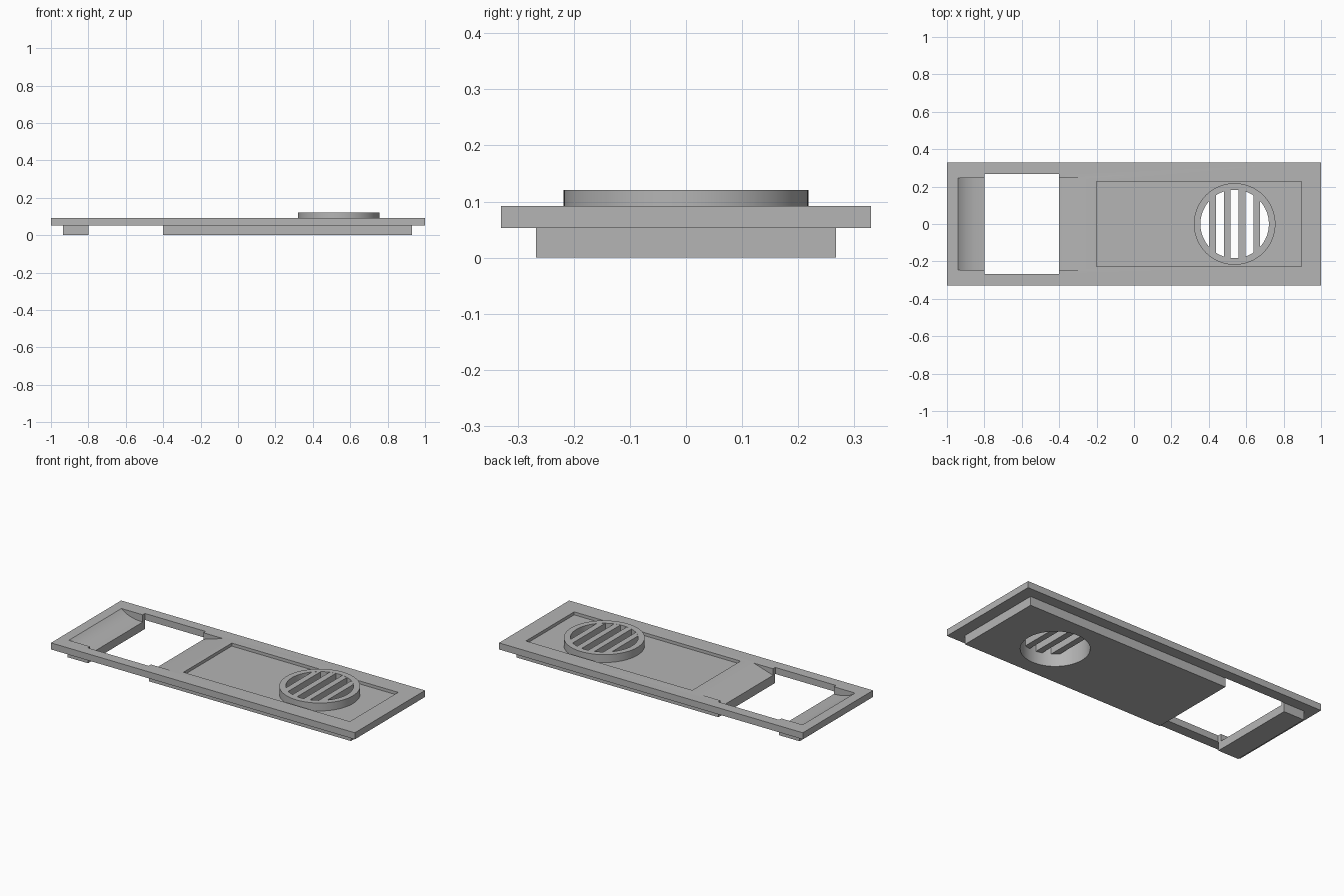
import bpy
import bmesh
import math

cube = bpy.data.objects.get("Cube")
if cube:
    bpy.data.objects.remove(cube, do_unlink=True)

grey = bpy.data.materials.new("plain grey")
grey.use_nodes = True
COLOUR = (0.46, 0.46, 0.46, 1)
grey.diffuse_color = COLOUR
grey.node_tree.nodes["Principled BSDF"].inputs["Base Color"].default_value = COLOUR


def make(name, bm):
    bmesh.ops.recalc_face_normals(bm, faces=bm.faces)
    mesh = bpy.data.meshes.new(name)
    bm.to_mesh(mesh)
    bm.free()
    mesh.materials.append(grey)
    obj = bpy.data.objects.new(name, mesh)
    bpy.context.collection.objects.link(obj)
    return obj


def prism(name, profile, y0, y1):
    """Extrude an (x, z) outline along y."""
    bm = bmesh.new()
    face = bm.faces.new([bm.verts.new((x, y0, z)) for x, z in profile])
    ext = bmesh.ops.extrude_face_region(bm, geom=[face])
    verts = [v for v in ext["geom"] if isinstance(v, bmesh.types.BMVert)]
    bmesh.ops.translate(bm, verts=verts, vec=(0, y1 - y0, 0))
    return make(name, bm)


def box(name, x0, x1, y, z0, z1):
    return prism(name, [(x0, z0), (x1, z0), (x1, z1), (x0, z1)], -y, y)


def cylinder(name, x, radius, z0, z1):
    bm = bmesh.new()
    bmesh.ops.create_cone(bm, cap_ends=True, segments=96, radius1=radius,
                          radius2=radius, depth=z1 - z0)
    bmesh.ops.translate(bm, verts=bm.verts, vec=(x, 0, (z0 + z1) / 2))
    return make(name, bm)


def combine(target, tool, operation):
    """Apply a boolean and drop the tool object."""
    tool.hide_render = True
    mod = target.modifiers.new("combine", "BOOLEAN")
    mod.object, mod.operation, mod.solver = tool, operation, "EXACT"
    dg = bpy.context.evaluated_depsgraph_get()
    mesh = bpy.data.meshes.new_from_object(target.evaluated_get(dg))
    target.modifiers.clear()
    target.data = mesh
    bpy.data.objects.remove(tool, do_unlink=True)


TOP, UNDER, FLOOR = 0.092, 0.053, 0.074
GX, R_OUT, R_IN, GRILLE_TOP = 0.538, 0.218, 0.183, 0.121

# Flanged plate with the two blocks beneath it
body = box("cover_plate", -1, 1, 0.33, UNDER, TOP)
combine(body, box("lower_block", -0.40, 0.93, 0.267, 0, 0.06), "UNION")
combine(body, box("end_block", -0.935, -0.80, 0.267, 0, 0.06), "UNION")

# Window opening and the shallow panel recess
combine(body, box("window_cutter", -0.80, -0.40, 0.268, -0.1, 0.2), "DIFFERENCE")
combine(body, box("panel_cutter", -0.20, 0.895, 0.227, FLOOR, 0.2), "DIFFERENCE")

# Sunken ramps on both sides of the window
end_ramp = [(-0.94, TOP), (-0.925, 0.080), (-0.895, 0.064), (-0.85, 0.052),
            (-0.78, 0.047), (-0.78, 0.2), (-0.94, 0.2)]
inner_ramp = [(-0.272, TOP), (-0.272, 0.2), (-0.42, 0.2), (-0.42, 0.047)]
for profile in (end_ramp, inner_ramp):
    combine(body, prism("ramp_cutter", profile, -0.247, 0.247), "DIFFERENCE")

# Raised round rim with an opening through the whole body
combine(body, cylinder("rim_solid", GX, R_OUT, FLOOR - 0.01, GRILLE_TOP), "UNION")
combine(body, cylinder("opening_cutter", GX, R_IN, -0.1, 0.3), "DIFFERENCE")

# Grille bars
for i in range(4):
    x = GX + (i - 1.5) * 0.079
    half = math.sqrt(R_IN ** 2 - (abs(x - GX) - 0.018) ** 2) + 0.004
    box(f"grille_bar_{i + 1}", x - 0.018, x + 0.018, half, FLOOR, GRILLE_TOP - 0.0005)

# Smooth round walls, crisp edges
bpy.ops.object.select_all(action="DESELECT")
body.select_set(True)
bpy.context.view_layer.objects.active = body
bpy.ops.object.shade_smooth_by_angle(angle=math.radians(30))
